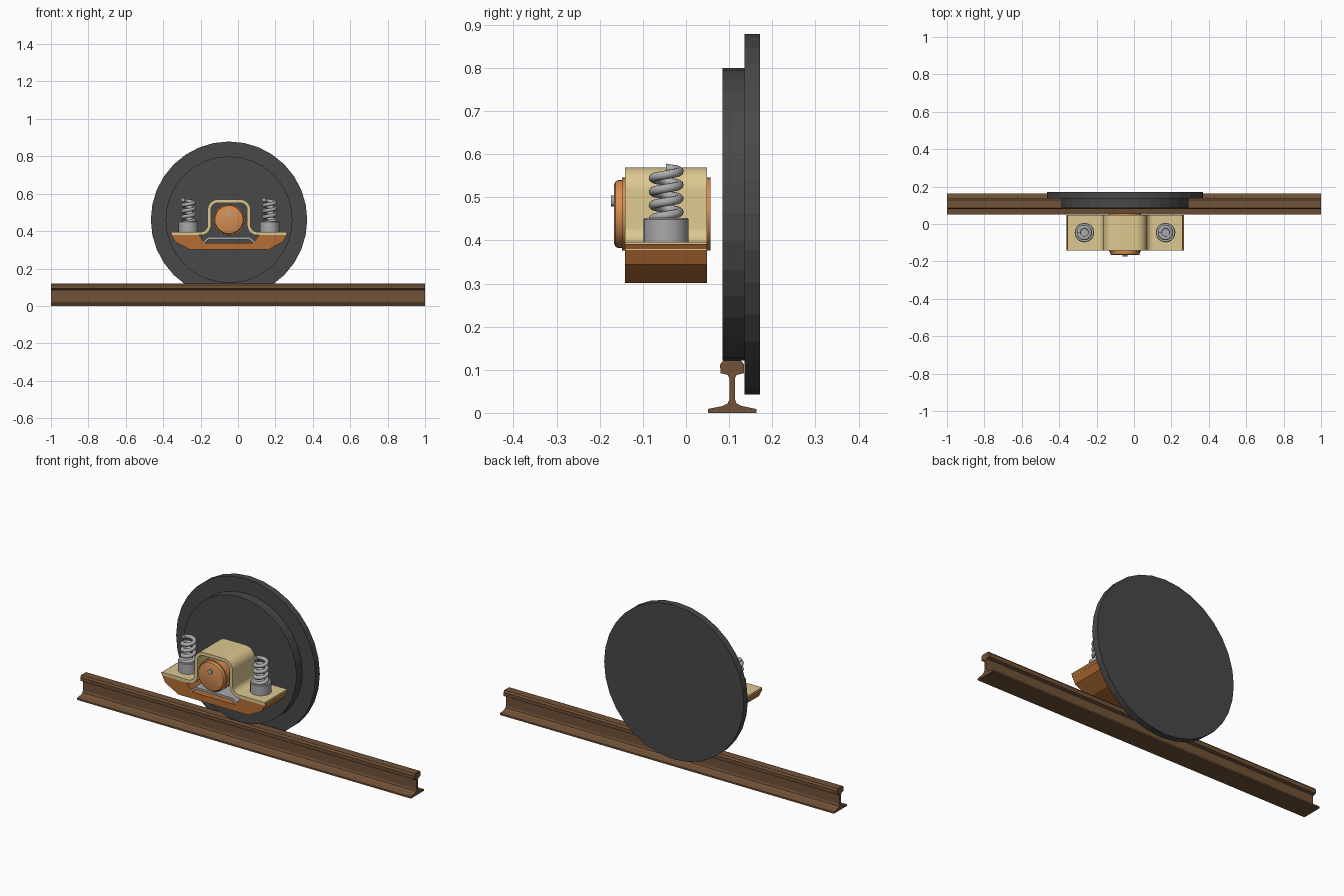
import bpy, bmesh, math
from mathutils import Vector

if "Cube" in bpy.data.objects:
    bpy.data.objects.remove(bpy.data.objects["Cube"])

CX, CZ = -0.048, 0.461      # wheel centre
Y0, Y1 = -0.141, 0.049      # axle box depth


def mat(name, rgb):
    m = bpy.data.materials.new(name)
    m.diffuse_color = (*rgb, 1)
    m.use_nodes = True
    m.node_tree.nodes["Principled BSDF"].inputs["Base Color"].default_value = m.diffuse_color
    return m


WHEEL = mat("dark iron", (0.065, 0.065, 0.065))
RAIL = mat("rusty brown", (0.165, 0.085, 0.04))
TAN = mat("tan", (0.72, 0.58, 0.28))
BROWN = mat("burnt orange", (0.46, 0.155, 0.035))
ORANGE = mat("light orange", (0.66, 0.27, 0.085))
STEEL = mat("steel grey", (0.40, 0.40, 0.40))


def finish(name, bm, material, smooth=None):
    bmesh.ops.recalc_face_normals(bm, faces=bm.faces)
    me = bpy.data.meshes.new(name)
    bm.to_mesh(me)
    bm.free()
    me.materials.append(material)
    ob = bpy.data.objects.new(name, me)
    bpy.context.collection.objects.link(ob)
    if smooth:
        bpy.context.view_layer.objects.active = ob
        ob.select_set(True)
        bpy.ops.object.shade_smooth_by_angle(angle=math.radians(smooth))
        ob.select_set(False)
    return ob


def extrude(name, pts, depth, material, smooth=None):
    """Closed 3D outline pushed along a depth vector."""
    bm = bmesh.new()
    f = bm.faces.new([bm.verts.new(p) for p in pts])
    r = bmesh.ops.extrude_face_region(bm, geom=[f])
    vs = [g for g in r["geom"] if isinstance(g, bmesh.types.BMVert)]
    bmesh.ops.translate(bm, verts=vs, vec=depth)
    return finish(name, bm, material, smooth)


def lathe(name, prof, centre, axis, n, material, smooth=None):
    """Revolve (radius, distance) points around the y or z axis."""
    bm = bmesh.new()
    c = Vector(centre)
    rings = []
    for r, h in prof:
        ring = []
        for i in range(n):
            a = 2 * math.pi * i / n
            u, v = r * math.cos(a), r * math.sin(a)
            ring.append(bm.verts.new(c + Vector((u, h, v) if axis == "y" else (u, v, h))))
        rings.append(ring)
    for p, q in zip(rings, rings[1:]):
        for i in range(n):
            j = (i + 1) % n
            bm.faces.new((p[i], p[j], q[j], q[i]))
    bm.faces.new(rings[0])
    bm.faces.new(rings[-1])
    return finish(name, bm, material, smooth)


def fillet(pts, radii, n=8):
    """Round the inner corners of an open 2D path."""
    out = [Vector(pts[0])]
    for k in range(1, len(pts) - 1):
        p = Vector(pts[k])
        a = (Vector(pts[k - 1]) - p).normalized()
        b = (Vector(pts[k + 1]) - p).normalized()
        r = radii[k - 1]
        half = a.angle(b) / 2
        t = r / math.tan(half)
        c = p + (a + b).normalized() * r / math.sin(half)
        s, e = p + a * t - c, p + b * t - c
        for i in range(n + 1):
            f = i / n
            out.append(c + (s * (1 - f) + e * f).normalized() * r)
    return out + [Vector(pts[-1])]


def strip(name, pts, radii, thick, material):
    """Bent plate: rounded path in xz, thickened downwards, spanning the box depth."""
    path = fillet(pts, radii)
    low = []
    for i, p in enumerate(path):
        t = (path[min(i + 1, len(path) - 1)] - path[max(i - 1, 0)]).normalized()
        low.append(p + Vector((t.y, -t.x)) * thick)
    ring = path + low[::-1]
    return extrude(name, [(CX + p.x, Y0, p.y) for p in ring], (0, Y1 - Y0, 0), material, 35)


def mirrored(half):
    return [(-x, z) for x, z in half] + [(x, z) for x, z in reversed(half)]


# rail
half = [(0.056, 0), (0.056, 0.009), (0.022, 0.016), (0.010, 0.022), (0.0065, 0.032),
        (0.0065, 0.080), (0.010, 0.088), (0.027, 0.092), (0.028, 0.112), (0.021, 0.121)]
extrude("rail", [(-1, 0.107 + y, z) for y, z in mirrored(half)], (2, 0, 0), RAIL)

# wheel: tread and flange
lathe("wheel", [(0.339, 0.085), (0.339, 0.136), (0.418, 0.136), (0.418, 0.172)],
      (CX, 0, CZ), "y", 32, WHEEL)

# axle bearing with stepped cap and small bolt
lathe("axle_bearing", [(0.068, -0.167), (0.075, -0.164), (0.079, -0.157), (0.079, -0.148),
                       (0.085, -0.148), (0.085, 0.057)], (CX, 0, CZ), "y", 32, ORANGE, 30)
lathe("cap_bolt", [(0.013, -0.174), (0.013, -0.16)], (CX, 0, 0.491), "y", 12, STEEL, 30)

# arched saddle plate over the bearing
half = [(0.308, 0.396), (0.115, 0.396), (0.115, 0.569)]
strip("saddle_plate", mirrored(half), [0.035, 0.055, 0.055, 0.035], 0.018, TAN)

# lower cradle tray
half = [(0.21, 0.301), (0.29, 0.344), (0.314, 0.392), (0.300, 0.378), (0.160, 0.378), (0.130, 0.336)]
left = [(-x, z) for x, z in half]
extrude("lower_cradle", [(CX + x, Y0, z) for x, z in half + left[::-1]],
        (0, Y1 - Y0, 0), BROWN)

# bent steel pad below the bearing
half = [(0.138, 0.346), (0.112, 0.368)]
strip("bearing_pad", mirrored(half), [0.015, 0.015], 0.012, STEEL)

# spring cups and coil springs
for side, s in (("left", -1), ("right", 1)):
    x, y = CX + s * 0.217, -0.046
    lathe(side + "_spring_cup", [(0.052, 0.39), (0.052, 0.449), (0.049, 0.452)],
          (x, y, 0), "z", 32, STEEL, 30)
    turns, seg, sides, R, w = 4, 28, 10, 0.030, 0.0105
    z0, z1 = 0.442, 0.568
    bm = bmesh.new()
    rings = []
    for i in range(turns * seg + 1):
        a = math.pi + 2 * math.pi * i / seg
        z = z0 + (z1 - z0) * i / (turns * seg)
        ring = []
        for k in range(sides):
            b = 2 * math.pi * k / sides
            r = R + w * math.cos(b)
            ring.append(bm.verts.new((x + r * math.cos(a), y + r * math.sin(a), z + w * math.sin(b))))
        rings.append(ring)
    for p, q in zip(rings, rings[1:]):
        for k in range(sides):
            j = (k + 1) % sides
            bm.faces.new((p[k], p[j], q[j], q[k]))
    bm.faces.new(rings[0])
    bm.faces.new(rings[-1])
    finish(side + "_coil_spring", bm, STEEL, 50)
